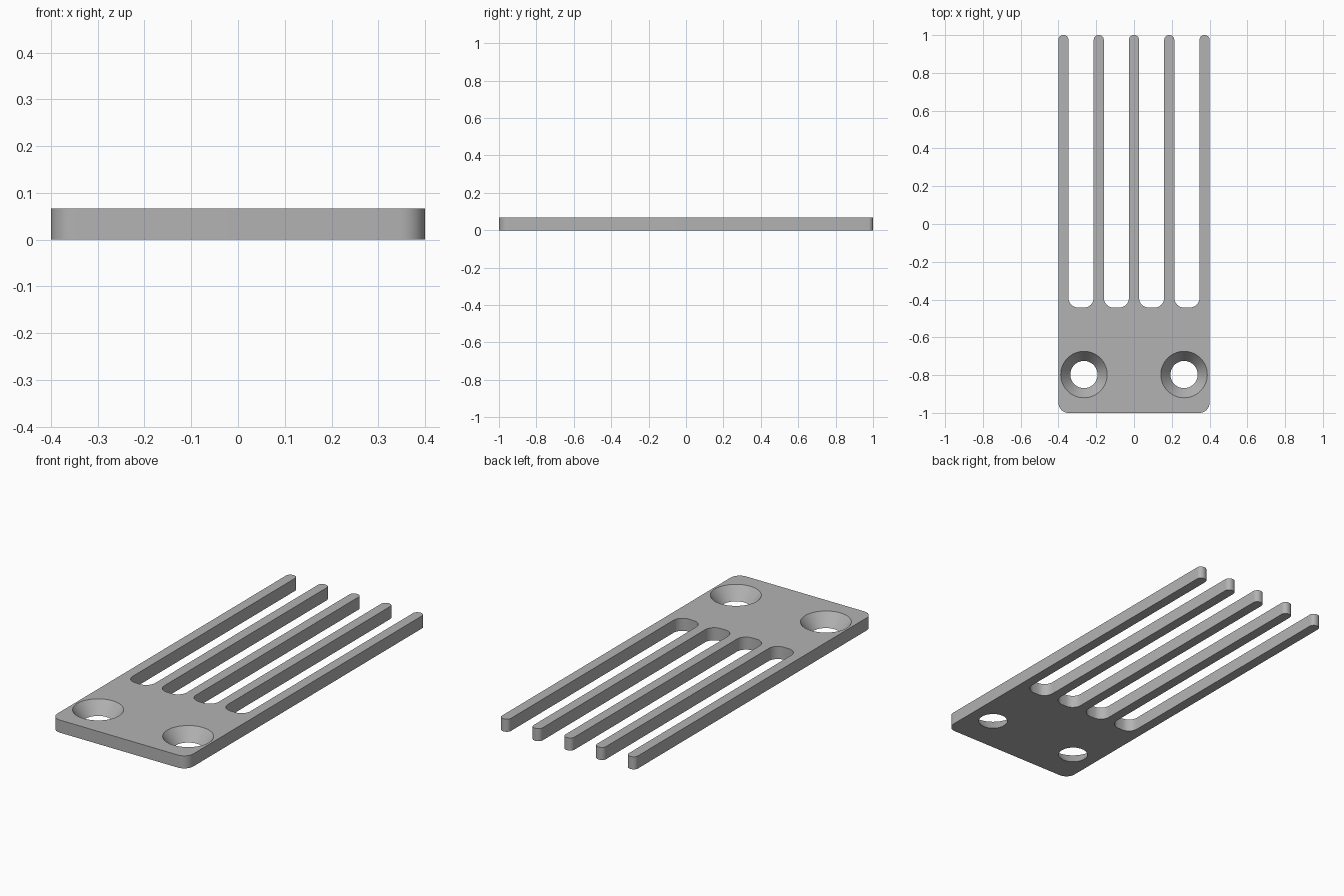
import bpy, bmesh, math
from mathutils import Vector

cube = bpy.data.objects.get("Cube")
if cube:
    bpy.data.objects.remove(cube, do_unlink=True)

THICK = 0.067
HALF_W = 0.4
TINE_W = 0.0533
PITCH = (2 * HALF_W - TINE_W) / 4
SLOT_END = -0.443
CORNER_R, TIP_R = 0.053, 0.025

grey = bpy.data.materials.new("satin grey")
grey.use_nodes = True
grey.diffuse_color = (0.45, 0.45, 0.45, 1)
grey.node_tree.nodes["Principled BSDF"].inputs["Base Color"].default_value = (0.45, 0.45, 0.45, 1)


def add_object(name, bm):
    bmesh.ops.recalc_face_normals(bm, faces=bm.faces)
    mesh = bpy.data.meshes.new(name)
    bm.to_mesh(mesh)
    bm.free()
    mesh.materials.append(grey)
    obj = bpy.data.objects.new(name, mesh)
    bpy.context.collection.objects.link(obj)
    return obj


def rounded(corners, steps=8):
    """Replace each right-angle corner (x, y, radius) by an arc."""
    points = []
    for i, (x, y, r) in enumerate(corners):
        p = Vector((x, y))
        a = (Vector(corners[i - 1][:2]) - p).normalized()
        b = (Vector(corners[(i + 1) % len(corners)][:2]) - p).normalized()
        for k in range(steps + 1):
            t = math.pi / 2 * k / steps
            points.append(p + r * (a * (1 - math.sin(t)) + b * (1 - math.cos(t))))
    return points


# Comb outline: plate front edge, then five tines from left to right
corners = [(-HALF_W, -1, CORNER_R), (HALF_W, -1, CORNER_R)]
for i in range(4, -1, -1):
    x = (i - 2) * PITCH
    right, left = x + TINE_W / 2, x - TINE_W / 2
    if i < 4:
        corners.append((right, SLOT_END, CORNER_R))
    corners += [(right, 1, TIP_R), (left, 1, TIP_R)]
    if i > 0:
        corners.append((left, SLOT_END, CORNER_R))

# Plate and tines in one extruded piece
bm = bmesh.new()
face = bm.faces.new([bm.verts.new((p.x, p.y, 0)) for p in rounded(corners)])
top = bmesh.ops.extrude_face_region(bm, geom=[face])
bmesh.ops.translate(bm, vec=(0, 0, THICK),
                    verts=[v for v in top["geom"] if isinstance(v, bmesh.types.BMVert)])
comb = add_object("comb_plate", bm)

# Conical screw holes, widening towards the top
R_LOW, R_HIGH, EXTRA = 0.072, 0.123, 0.02
slope = (R_HIGH - R_LOW) / THICK
for side, x in (("left", 0.265), ("right", -0.265)):
    bm = bmesh.new()
    bmesh.ops.create_cone(bm, cap_ends=True, segments=64, radius1=R_LOW - slope * EXTRA,
                          radius2=R_HIGH + slope * EXTRA, depth=THICK + 2 * EXTRA)
    bmesh.ops.translate(bm, vec=(x, -0.797, THICK / 2), verts=bm.verts)
    cutter = add_object(side + "_hole_cutter", bm)
    cutter.hide_render = True
    cut = comb.modifiers.new(side + "_hole", "BOOLEAN")
    cut.operation, cut.solver, cut.object = "DIFFERENCE", "EXACT", cutter

# Bake the holes and drop the cutters
bpy.ops.object.select_all(action="DESELECT")
bpy.context.view_layer.objects.active = comb
comb.select_set(True)
for cut in list(comb.modifiers):
    cutter = cut.object
    bpy.ops.object.modifier_apply(modifier=cut.name)
    bpy.data.objects.remove(cutter, do_unlink=True)
bpy.ops.object.shade_smooth_by_angle(angle=math.radians(30))
